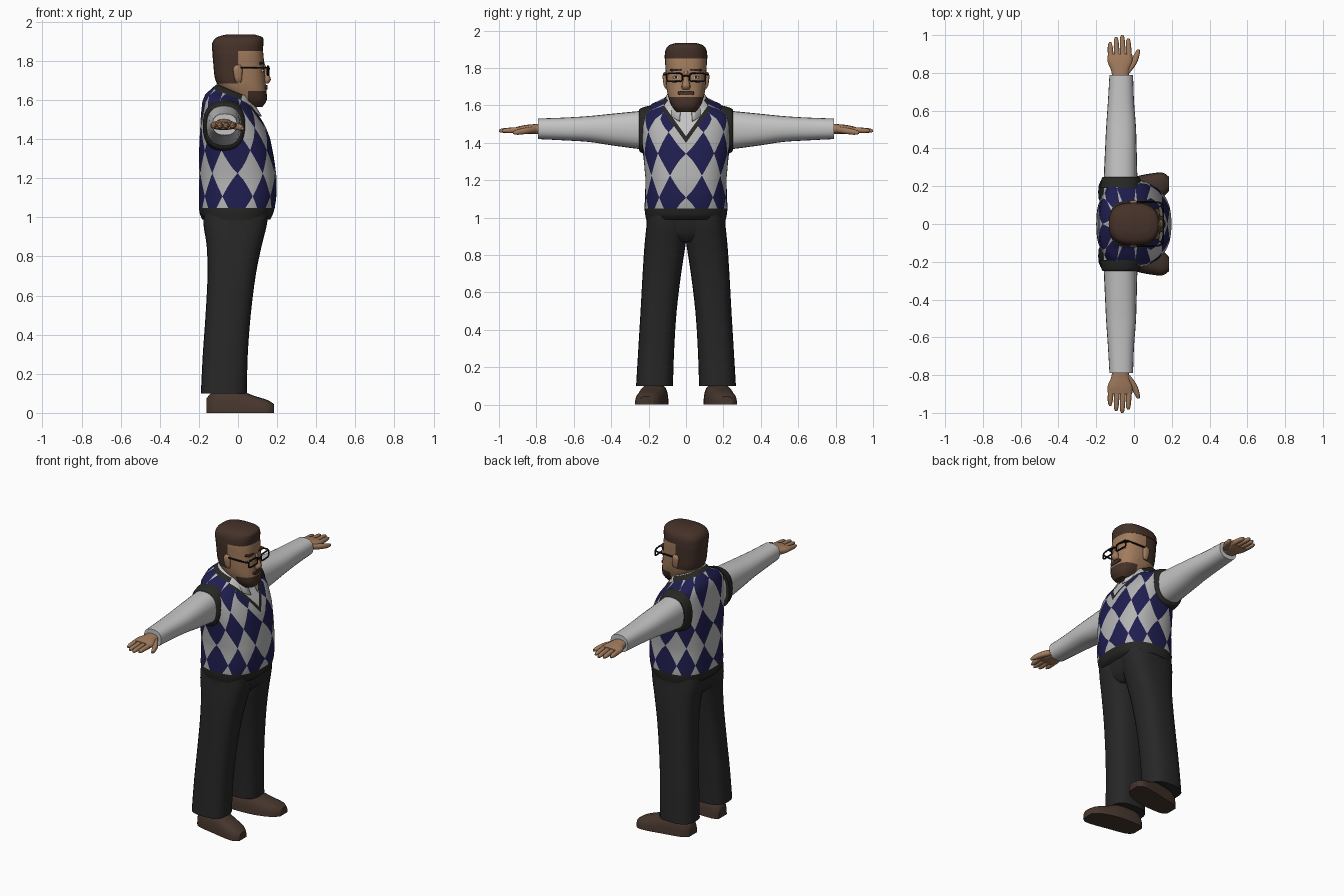
import bpy, bmesh, math
from mathutils import Vector

cube = bpy.data.objects.get("Cube")
if cube:
    bpy.data.objects.remove(cube, do_unlink=True)


def material(name, r, g, b):
    m = bpy.data.materials.new(name)
    m.use_nodes = True
    m.diffuse_color = (r, g, b, 1)
    m.node_tree.nodes["Principled BSDF"].inputs["Base Color"].default_value = (r, g, b, 1)
    return m


SKIN = material("skin", .36, .2, .11)
HAIR = material("dark brown hair", .06, .032, .022)
SHIRT = material("shirt white", .55, .55, .55)
PALE = material("vest pale grey", .45, .45, .45)
NAVY = material("vest navy", .014, .013, .08)
TRIM = material("vest trim", .02, .02, .018)
CLOTH = material("trouser charcoal", .02, .02, .02)
SHOE = material("shoe brown", .06, .036, .026)
BLACK = material("glasses black", .006, .006, .006)


def finish(name, bm, mats, angle=50):
    bmesh.ops.recalc_face_normals(bm, faces=bm.faces)
    me = bpy.data.meshes.new(name)
    bm.to_mesh(me)
    bm.free()
    for m in mats:
        me.materials.append(m)
    me.shade_smooth()
    me.set_sharp_from_angle(angle=math.radians(angle))
    ob = bpy.data.objects.new(name, me)
    bpy.context.collection.objects.link(ob)
    return ob


def oval(a0, a1, b0, b1, t, p):
    """Point of a rounded-square oval that fills the given bounds."""
    c, s = math.cos(t), math.sin(t)
    u = math.copysign(abs(c) ** (2 / p), c)
    v = math.copysign(abs(s) ** (2 / p), s)
    return (a0 + a1 + (a1 - a0) * u) / 2, (b0 + b1 + (b1 - b0) * v) / 2


def smooth(secs, steps):
    """Catmull-Rom interpolation between cross-sections."""
    out = []
    for i in range(len(secs) - 1):
        a, b, c, d = (secs[max(0, min(len(secs) - 1, i + k))] for k in (-1, 0, 1, 2))
        for k in range(steps):
            t = k / steps
            out.append([q + t / 2 * (r - p + t * (2 * p - 5 * q + 4 * r - s + t * (3 * (q - r) + s - p)))
                        for p, q, r, s in zip(a, b, c, d)])
    return out + [list(secs[-1])]


def skin_rings(bm, rings):
    n = len(rings[0])
    for lo, hi in zip(rings, rings[1:]):
        for j in range(n):
            bm.faces.new((lo[j], lo[(j + 1) % n], hi[(j + 1) % n], hi[j]))
    bm.faces.new(rings[0])
    bm.faces.new(rings[-1])


def loft_mesh(secs, axis, n=24, p=2.4, steps=4, side=1):
    bm = bmesh.new()
    rings = []
    for t, *box in smooth(secs, steps):
        ring = []
        for j in range(n):
            a, b = oval(*box, math.tau * j / n, p)
            x, y, z = {"x": (t, a, b), "y": (a, t, b), "z": (a, b, t)}[axis]
            ring.append(bm.verts.new((x, side * y, max(z, 0))))
        rings.append(ring)
    skin_rings(bm, rings)
    return bm


def loft(name, mat, secs, axis, **kw):
    return finish(name, loft_mesh(secs, axis, **kw), [mat])


def even(*secs):
    """Sections symmetric about y: (z, x0, x1, half width)."""
    return [(z, x0, x1, -h, h) for z, x0, x1, h in secs]


def wire(name, mat, points, radius, cyclic=False):
    cu = bpy.data.curves.new(name, "CURVE")
    cu.dimensions = "3D"
    cu.bevel_depth = radius
    cu.bevel_resolution = 1
    sp = cu.splines.new("POLY")
    sp.points.add(len(points) - 1)
    for q, co in zip(sp.points, points):
        q.co = (*co, 1)
    sp.use_cyclic_u = cyclic
    cu.materials.append(mat)
    bpy.context.collection.objects.link(bpy.data.objects.new(name, cu))


# Argyle vest: grid split along the diamond edges, so every triangle has one colour
PROFILE = [(.98, -.18, .16, .21), (1.03, -.2, .185, .222), (1.1, -.2, .196, .22),
           (1.2, -.2, .198, .216), (1.3, -.2, .185, .225), (1.4, -.197, .165, .236),
           (1.5, -.19, .13, .24), (1.55, -.182, .105, .23), (1.58, -.165, .085, .19),
           (1.61, -.13, .07, .115), (1.65, -.1, .06, .1)]


def profile(z):
    for a, b in zip(PROFILE, PROFILE[1:]):
        if z <= b[0]:
            f = (z - a[0]) / (b[0] - a[0])
            return [p + f * (q - p) for p, q in zip(a, b)][1:]


SUB, COLS, ROWS, STEP = 4, 80, 22, .235 / 8
bm = bmesh.new()
rings = []
for i in range(ROWS + 1):
    z = .99 + i * STEP
    x0, x1, h = profile(z)
    tilt = .4 * max(0, min(1, (z - 1.45) / .16))
    ring = []
    for j in range(COLS):
        x, y = oval(x0, x1, -h, h, math.tau * j / COLS, 2.5)
        ring.append(bm.verts.new((x, y, z - tilt * x)))
    rings.append(ring)
for i in range(ROWS):
    for j in range(COLS):
        a, b = rings[i][j], rings[i][(j + 1) % COLS]
        d, c = rings[i + 1][j], rings[i + 1][(j + 1) % COLS]
        odd = (i // SUB + j // SUB) % 2
        tris = (((a, b, c), (.67, .33)), ((a, c, d), (.33, .67))) if odd else \
               (((a, b, d), (.33, .33)), ((b, c, d), (.67, .67)))
        for verts, (fu, fv) in tris:
            face = bm.faces.new(verts)
            u = abs((j + fu + SUB) % (2 * SUB) - SUB) / SUB
            v = abs((i + fv + SUB) % (2 * SUB) - SUB) / SUB
            face.material_index = 0 if u + v < 1 else 1
            if i < 2 or i == ROWS - 1:
                face.material_index = 2
bm.faces.new(rings[0]).material_index = 2
bm.faces.new(rings[-1]).material_index = 3
# V-neck with a trim band
TIP, INNER, SLOPE = 1.4, 1.435, 1.4
for tip in (TIP, INNER):
    for s in (-1, 1):
        bmesh.ops.bisect_plane(bm, geom=bm.verts[:] + bm.edges[:] + bm.faces[:], dist=1e-5,
                               plane_co=(0, 0, tip), plane_no=(0, -SLOPE * s, 1))
for f in bm.faces:
    c = f.calc_center_median()
    rise = c.z - SLOPE * abs(c.y)
    if c.x > .02 and rise > TIP:
        f.material_index = 3 if rise > INNER else 2
finish("argyle_vest", bm, [PALE, NAVY, TRIM, SHIRT], 70)

# Open shirt collar
bm = bmesh.new()
rows = []
for k in range(33):
    a = math.radians(16 + 328 * k / 32)
    c, s = math.cos(a), math.sin(a)
    f = max(0, c)
    top = 1.622 - .3 * (-.02 + .09 * c)
    rows.append([bm.verts.new(co) for co in (
        (-.02 + .085 * c, .09 * s, top - .03),
        (-.02 + .095 * c, .097 * s, top),
        (-.02 + (.12 + .03 * f * f) * c, .127 * s, top - .05 - .04 * f ** 4))])
for p, q in zip(rows, rows[1:]):
    for k in range(2):
        bm.faces.new((p[k], q[k], q[k + 1], p[k + 1]))
collar = finish("shirt_collar", bm, [SHIRT])
collar.modifiers.new("thickness", "SOLIDIFY").thickness = .008

# Neck and head, with hair and beard as regions of the head
loft("neck", SKIN, even((1.5, -.09, .06, .08), (1.6, -.09, .07, .082), (1.72, -.1, .07, .085)), "z")
bm = loft_mesh(even((1.565, .03, .125, .05), (1.6, -.02, .147, .078), (1.65, -.08, .145, .096),
                    (1.7, -.115, .14, .105), (1.78, -.126, .134, .109), (1.85, -.13, .128, .111),
                    (1.9, -.12, .115, .1)), "z", n=32, p=2.6)
for co, no in (((0, 0, 1.85), (0, 0, 1)), ((0, 0, 1.645), (0, 0, 1)), ((0, 0, 1.685), (0, 0, 1)),
               ((0, 0, 0), (1, 0, 0)), ((.05, 0, 0), (1, 0, 0))):
    bmesh.ops.bisect_plane(bm, geom=bm.verts[:] + bm.edges[:] + bm.faces[:], dist=1e-5,
                           plane_co=co, plane_no=no)
for f in bm.faces:
    c = f.calc_center_median()
    hair = c.z > 1.85 or (c.x < 0 and c.z > 1.685)
    beard = c.x > .05 and c.z < 1.645
    f.material_index = int(hair or beard)
finish("head", bm, [SKIN, HAIR])
loft("hair_top", HAIR, even((1.85, -.133, .126, .114), (1.89, -.132, .13, .111),
                            (1.92, -.11, .126, .093), (1.935, -.06, .085, .05)), "z", n=32, p=2.6)
loft("nose", SKIN, even((1.685, .12, .155, .02), (1.705, .12, .168, .023),
                        (1.74, .12, .155, .014), (1.785, .12, .137, .01)), "z", n=12)
loft("moustache", HAIR, [(.12, -.05, .05, 1.655, 1.677), (.15, -.04, .04, 1.655, 1.677)],
     "x", n=16, p=4, steps=1)

# Glasses bridge and eye details
wire("glasses_bridge", BLACK, [(.155, -.02, 1.755), (.16, 0, 1.76), (.155, .02, 1.755)], .005)
for s, side in ((1, "left"), (-1, "right")):
    loft(side + "_eye", SHIRT, [(.12, .035, .07, 1.742, 1.758), (.131, .038, .067, 1.744, 1.756)],
         "x", n=12, steps=1, side=s)
    loft(side + "_pupil", BLACK, [(.12, .046, .06, 1.743, 1.757), (.133, .047, .059, 1.744, 1.756)],
         "x", n=12, steps=1, side=s)
    loft(side + "_eyebrow", HAIR, [(.11, .02, .085, 1.782, 1.796), (.136, .022, .08, 1.784, 1.794)],
         "x", n=12, p=4, steps=1, side=s)
    loft(side + "_ear", SKIN, [(1.69, -.01, .015, .1, .11), (1.71, -.018, .02, .1, .12),
                               (1.76, -.025, .022, .1, .125), (1.78, -.01, .01, .1, .115)],
         "z", n=12, side=s)
    rim = [oval(.02, .104, 1.728, 1.772, math.tau * k / 20, 5) for k in range(20)]
    wire(side + "_glasses_rim", BLACK, [(.155 - .1 * max(0, y - .06), s * y, z) for y, z in rim], .005, True)
    wire(side + "_glasses_temple", BLACK, [(.15, s * .105, 1.765), (.13, s * .115, 1.765),
                                           (0, s * .118, 1.765)], .005)

    # Sleeve and armhole trim
    loft(side + "_sleeve", SHIRT, [(.15, -.165, .025, 1.36, 1.58), (.25, -.16, .018, 1.367, 1.57),
                                   (.4, -.153, .014, 1.387, 1.555), (.52, -.147, .01, 1.405, 1.543),
                                   (.65, -.138, 0, 1.413, 1.535), (.79, -.13, -.005, 1.42, 1.53)],
         "y", side=s)
    loft(side + "_armhole_trim", TRIM, [(.19, -.18, .045, 1.335, 1.6), (.235, -.173, .035, 1.345, 1.588),
                                        (.25, -.165, .025, 1.358, 1.578)], "y", n=32, side=s)

    # Hand
    loft(side + "_palm", SKIN, [(.76, -.115, -.03, 1.45, 1.505), (.81, -.12, -.025, 1.447, 1.5),
                                (.86, -.14, -.008, 1.447, 1.495), (.9, -.138, -.01, 1.452, 1.487)],
         "y", side=s)
    for i, (finger, tip) in enumerate((("little", .963), ("ring", .99), ("middle", 1), ("index", .983))):
        x = -.122 + .032 * i
        xt = -.126 + .032 * i
        loft(f"{side}_{finger}_finger", SKIN,
             [(.875, x - .016, x + .016, 1.454, 1.486), (tip - .025, xt - .013, xt + .013, 1.453, 1.479),
              (tip, xt - .006, xt + .006, 1.458, 1.47)], "y", n=10, steps=3, side=s)
    loft(side + "_thumb", SKIN, [(.8, -.06, -.022, 1.455, 1.49), (.85, -.025, .014, 1.448, 1.482),
                                 (.9, .002, .03, 1.443, 1.472), (.925, .016, .03, 1.447, 1.462)],
         "y", n=12, side=s)

    # Trouser leg and shoe
    loft(side + "_trouser_leg", CLOTH, [(.1, -.19, .045, .07, .267), (.3, -.18, .05, .063, .255),
                                        (.5, -.166, .065, .05, .243), (.7, -.156, .09, .026, .232),
                                        (.85, -.16, .12, .003, .222), (.95, -.175, .145, -.01, .212),
                                        (1.02, -.175, .155, -.01, .205)], "z", p=2.6, side=s)
    loft(side + "_shoe", SHOE, [(-.16, .115, .195, -.075, .075), (-.12, .095, .225, -.11, .11),
                                (0, .097, .25, -.115, .115), (.08, .112, .266, -.088, .088),
                                (.15, .14, .272, -.066, .066), (.185, .175, .25, -.045, .045)],
         "x", p=2.8, side=s)

# Trouser seat joining the legs
loft("trouser_seat", CLOTH, even((.87, -.13, .09, .15), (.92, -.165, .13, .205),
                                 (1.02, -.175, .155, .21)), "z", p=2.6)
